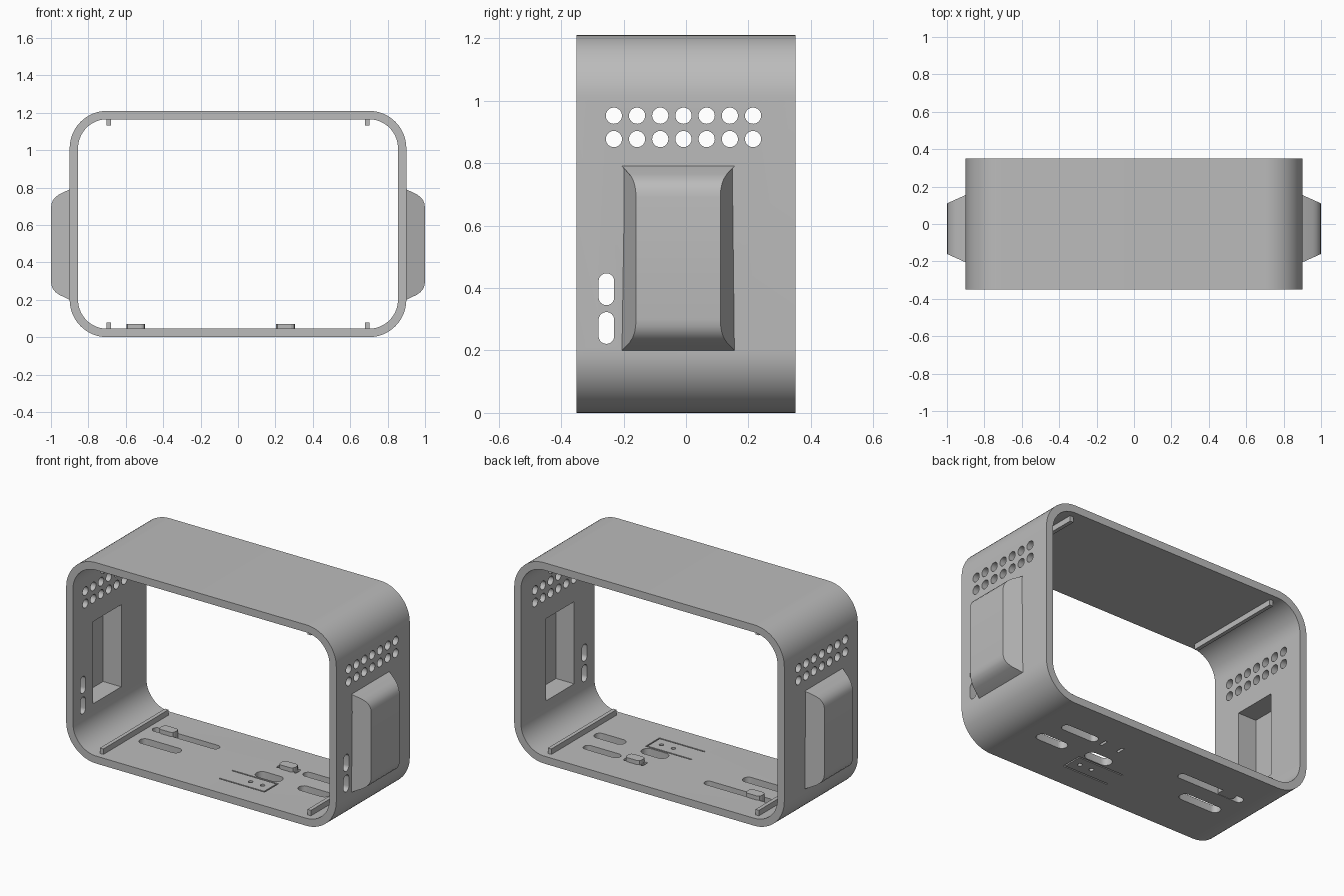
import bpy, bmesh, math

if "Cube" in bpy.data.objects:
    bpy.data.objects.remove(bpy.data.objects["Cube"])

grey = bpy.data.materials.new("plain grey")
grey.diffuse_color = (0.5, 0.5, 0.5, 1)
grey.use_nodes = True
grey.node_tree.nodes["Principled BSDF"].inputs["Base Color"].default_value = grey.diffuse_color


def rounded(cx, cy, w, h, r, seg=6):
    """Counter-clockwise rounded rectangle outline."""
    pts = []
    for k, (sx, sy) in enumerate([(1, 1), (-1, 1), (-1, -1), (1, -1)]):
        for i in range(seg + 1):
            a = math.pi / 2 * (k + i / seg)
            p = (cx + sx * (w / 2 - r) + r * math.cos(a), cy + sy * (h / 2 - r) + r * math.sin(a))
            if not pts or math.dist(p, pts[-1]) > 1e-5:
                pts.append(p)
    if math.dist(pts[0], pts[-1]) < 1e-5:
        pts.pop()
    return pts


def circle(cx, cy, r, n=24):
    return [(cx + r * math.cos(2 * math.pi * i / n), cy + r * math.sin(2 * math.pi * i / n)) for i in range(n)]


def prism(bm, outline, axis, lo, hi):
    """Extrude an outline along an axis; lo and hi may depend on the point."""
    def place(p, t):
        t = t(p) if callable(t) else t
        return {"x": (t, p[0], p[1]), "y": (p[0], t, p[1]), "z": (p[0], p[1], t)}[axis]
    a = [bm.verts.new(place(p, lo)) for p in outline]
    b = [bm.verts.new(place(p, hi)) for p in outline]
    n = len(a)
    faces = [bm.faces.new(a), bm.faces.new(b)]
    faces += [bm.faces.new((a[i], a[(i + 1) % n], b[(i + 1) % n], b[i])) for i in range(n)]
    bmesh.ops.recalc_face_normals(bm, faces=faces)


def make(name, prisms):
    bm = bmesh.new()
    for args in prisms:
        prism(bm, *args)
    me = bpy.data.meshes.new(name)
    bm.to_mesh(me)
    bm.free()
    me.materials.append(grey)
    ob = bpy.data.objects.new(name, me)
    bpy.context.collection.objects.link(ob)
    return ob


# outer shell body
shell = make("housing", [(rounded(0, 0.605, 1.8, 1.21, 0.2, 16), "y", -0.35, 0.35)])

# side bulges: rounded profile whose front and back flanks taper outward
profile = [(0.88, 0.2), (0.9, 0.2), (0.955, 0.226), (0.975, 0.24), (0.989, 0.257), (0.997, 0.276),
           (1.0, 0.3), (1.0, 0.69), (0.997, 0.714), (0.989, 0.733), (0.975, 0.75), (0.955, 0.764),
           (0.9, 0.79), (0.88, 0.79)]


def flank_front(p):
    return -0.205 + 0.45 * max(0, abs(p[0]) - 0.9)


def flank_back(p):
    return 0.155 - 0.45 * max(0, abs(p[0]) - 0.9)


bulges = make("side_bulges", [([(s * x, z) for x, z in profile], "y", flank_front, flank_back) for s in (1, -1)])

# hollow interior
interior = make("interior_cutter", [(rounded(0, 0.605, 1.71, 1.12, 0.155, 16), "y", -0.5, 0.5)])

# openings in both side walls: pockets, vent holes, upright slots
cuts = []
for s in (1, -1):
    def wall(outline, inner, outer):
        cuts.append((outline, "x", s * inner, s * outer))
    wall([(-0.157, 0.245), (0.11, 0.245), (0.11, 0.74), (-0.157, 0.74)], 0.8, 0.976)
    for i in range(7):
        for z in (0.877, 0.952):
            wall(circle(-0.231 + 0.0743 * i, z, 0.026), 0.8, 1.1)
    for z in (0.272, 0.396):
        wall(rounded(-0.255, z, 0.05, 0.102, 0.0249), 0.8, 1.1)

# openings in the floor: slots, switch hole and screw holes
for x, y, w, h in [(-0.49, -0.04, 0.27, 0.065), (-0.43, 0.12, 0.44, 0.05),
                   (0.535, -0.04, 0.2, 0.065), (0.475, 0.12, 0.24, 0.055),
                   (0.225, -0.025, 0.17, 0.075)]:
    cuts.append((rounded(x, y, w, h, h * 0.49), "z", -0.1, 0.1))
for x in (0.18, 0.26):
    cuts.append((circle(x, -0.137, 0.013, 16), "z", -0.1, 0.1))
# slits that free a flexible tongue
slit = [(0.015, -0.204), (0.32, -0.204), (0.32, -0.072), (0.015, -0.072),
        (0.015, -0.08), (0.312, -0.08), (0.312, -0.196), (0.015, -0.196)]
cuts.append((slit, "z", -0.1, 0.1))
# gaps beside the second clip
for x in (0.195, 0.312):
    cuts.append((rounded(x, 0.12, 0.016, 0.05, 0.007), "z", -0.1, 0.1))
openings = make("openings_cutter", cuts)

# combine and bake the housing
for tool, op in ((bulges, "UNION"), (interior, "DIFFERENCE"), (openings, "DIFFERENCE")):
    mod = shell.modifiers.new(tool.name, "BOOLEAN")
    mod.object, mod.operation, mod.solver = tool, op, "EXACT"
    mod.use_self = tool is openings
baked = bpy.data.meshes.new_from_object(shell.evaluated_get(bpy.context.evaluated_depsgraph_get()))
shell.modifiers.clear()
shell.data = baked
for tool in (bulges, interior, openings):
    bpy.data.objects.remove(tool)
baked.shade_smooth()
baked.set_sharp_from_angle(angle=math.radians(25))

# guide ribs along the floor and ceiling
for level, z0, z1 in (("lower", 0.04, 0.078), ("upper", 1.132, 1.17)):
    for side, s in (("left", -1), ("right", 1)):
        make(f"{level}_{side}_rib",
             [([(s * 0.68, z0), (s * 0.703, z0), (s * 0.703, z1), (s * 0.68, z1)], "y", -0.31, 0.31)])

# small raised clips on the floor
for side, x in (("left", -0.546), ("right", 0.254)):
    make(f"{side}_clip", [(rounded(x, 0.12, 0.1, 0.06, 0.02, 2), "z", 0.002, 0.07)])
